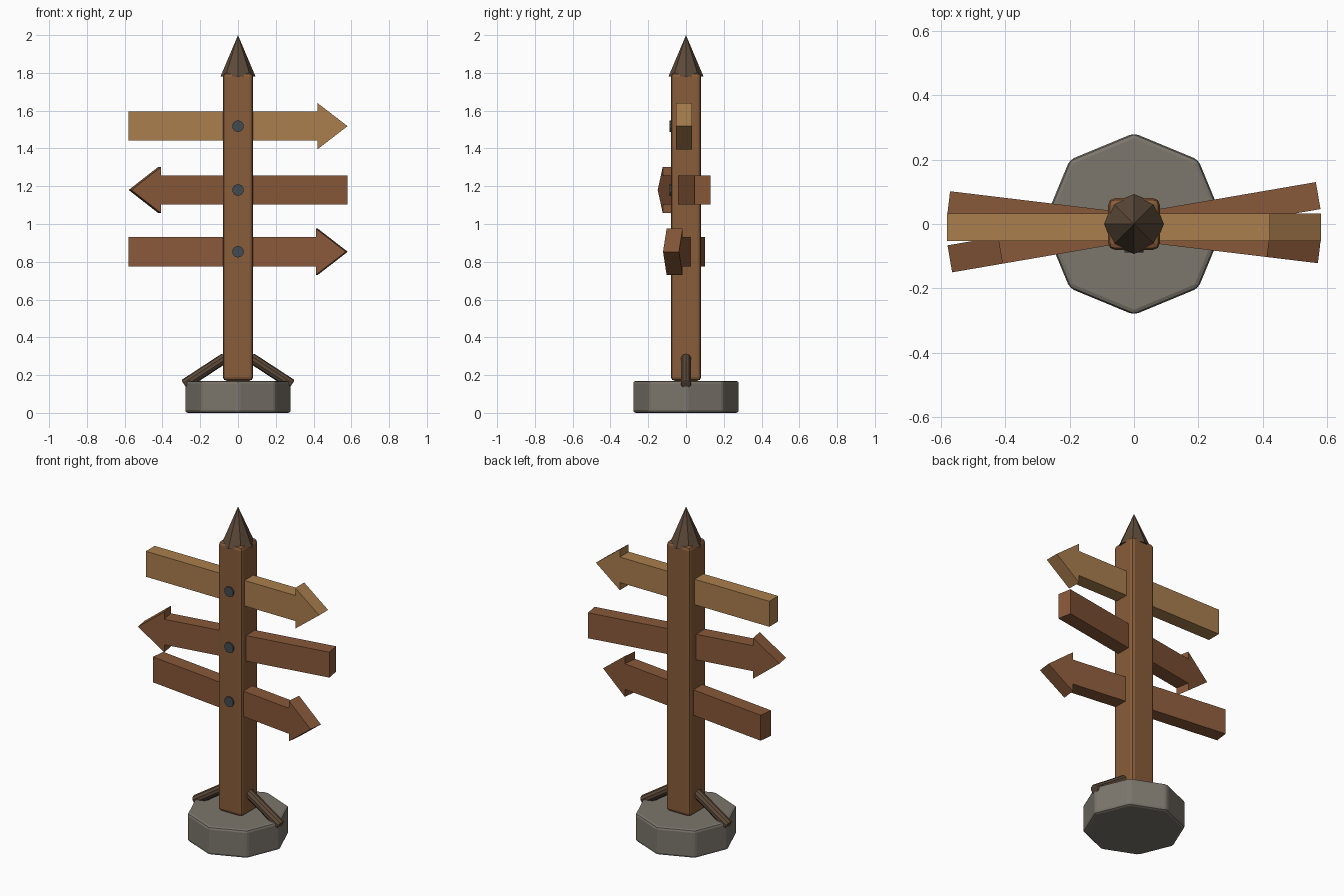
import bpy, bmesh, math
from mathutils import Vector, Matrix

if "Cube" in bpy.data.objects:
    bpy.data.objects.remove(bpy.data.objects["Cube"])


def material(name, rgb):
    m = bpy.data.materials.new(name)
    m.diffuse_color = (*rgb, 1)
    m.use_nodes = True
    m.node_tree.nodes["Principled BSDF"].inputs["Base Color"].default_value = m.diffuse_color
    return m


STONE = material("stone", (0.20, 0.18, 0.15))
POST = material("post_wood", (0.25, 0.11, 0.042))
LIGHT = material("light_wood", (0.40, 0.21, 0.075))
RED = material("red_wood", (0.25, 0.10, 0.042))
DARK = material("dark_wood", (0.11, 0.07, 0.042))
IRON = material("iron", (0.055, 0.07, 0.085))


def finish(name, bm, mat, bevel=0, segments=2, angle=30):
    bmesh.ops.recalc_face_normals(bm, faces=bm.faces)
    me = bpy.data.meshes.new(name)
    bm.to_mesh(me)
    bm.free()
    me.materials.append(mat)
    ob = bpy.data.objects.new(name, me)
    bpy.context.collection.objects.link(ob)
    if bevel:
        b = ob.modifiers.new("bevel", 'BEVEL')
        b.width, b.segments = bevel, segments
        b.limit_method, b.angle_limit = 'ANGLE', math.radians(angle)
    return ob


def rod(name, a, b, r1, r2, sides, mat, bevel=0, angle=30):
    """Cylinder or cone running from point a to point b."""
    a, b = Vector(a), Vector(b)
    d = b - a
    rot = d.to_track_quat('Z', 'Y').to_matrix().to_4x4()
    bm = bmesh.new()
    bmesh.ops.create_cone(bm, cap_ends=True, segments=sides, radius1=r1, radius2=r2,
                          depth=d.length, matrix=Matrix.Translation((a + b) / 2) @ rot)
    bmesh.ops.remove_doubles(bm, verts=bm.verts, dist=1e-5)
    return finish(name, bm, mat, bevel, 2, angle)


def sign(name, z, direction, turn, mat):
    """Arrow board: flat outline extruded through its thickness."""
    outline = [(-0.58, -0.077), (0.42, -0.077), (0.42, -0.123), (0.58, 0),
               (0.42, 0.123), (0.42, 0.077), (-0.58, 0.077)]
    bm = bmesh.new()
    face = bm.faces.new([bm.verts.new((x * direction, -0.0425, h)) for x, h in outline])
    out = bmesh.ops.extrude_face_region(bm, geom=[face])
    bmesh.ops.translate(bm, vec=(0, 0.085, 0),
                        verts=[v for v in out["geom"] if isinstance(v, bmesh.types.BMVert)])
    ob = finish(name, bm, mat)
    ob.location = (0, -0.01, z)
    ob.rotation_euler.z = turn


# Stone base
rod("stone_base", (0, 0, 0), (0, 0, 0.17), 0.282, 0.282, 8, STONE, 0.015)

# Square post
bm = bmesh.new()
bmesh.ops.create_cube(bm, size=1, matrix=Matrix.Translation((0, 0, 0.985))
                      @ Matrix.Diagonal((0.16, 0.16, 1.63, 1)))
finish("post", bm, POST, 0.02)

# Pointed cap
rod("post_cap", (0, 0, 1.78), (0, 0, 2.0), 0.093, 0, 8, DARK)

# Arrow boards, each with a bolt on the post's front
for label, z, direction, turn, mat in (("upper", 1.518, 1, 0, LIGHT),
                                       ("middle", 1.18, -1, 0.17, RED),
                                       ("lower", 0.853, 1, -0.12, RED)):
    sign(label + "_sign", z, direction, turn, mat)
    rod(label + "_bolt", (0, -0.06, z), (0, -0.088, z), 0.031, 0.031, 10, IRON)

# Side braces
for side, s in (("left", -1), ("right", 1)):
    rod(side + "_brace", (s * 0.285, 0, 0.15), (s * 0.068, 0, 0.292),
        0.028, 0.028, 10, DARK, 0.008, 50)
